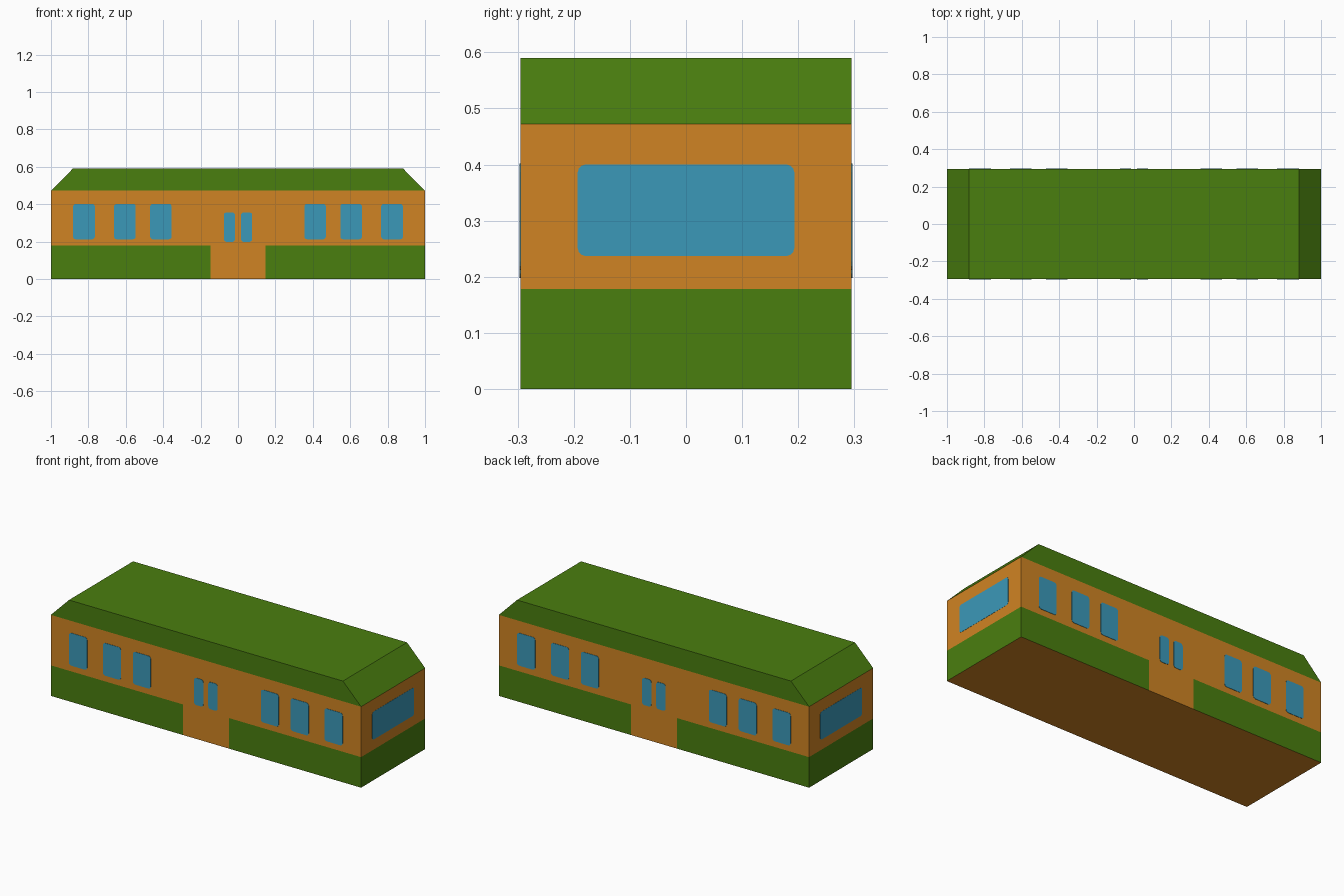
import bpy, bmesh, math

if "Cube" in bpy.data.objects:
    bpy.data.objects.remove(bpy.data.objects["Cube"])

W, L = 0.295, 1.0            # half width, half length
SKIRT, EAVE, TOP = 0.178, 0.472, 0.59
DOOR = 0.148                 # half width of the doorway


def material(name, r, g, b):
    m = bpy.data.materials.new(name)
    lin = lambda c: ((c / 255 + 0.055) / 1.055) ** 2.4
    m.diffuse_color = (lin(r), lin(g), lin(b), 1)
    m.use_nodes = True
    m.node_tree.nodes["Principled BSDF"].inputs["Base Color"].default_value = m.diffuse_color
    return m


green = material("green", 74, 126, 15)
orange = material("orange", 208, 132, 35)
blue = material("window blue", 59, 153, 185)


def finish(name, bm, *mats):
    bmesh.ops.recalc_face_normals(bm, faces=bm.faces)
    me = bpy.data.meshes.new(name)
    bm.to_mesh(me)
    bm.free()
    for m in mats:
        me.materials.append(m)
    ob = bpy.data.objects.new(name, me)
    bpy.context.collection.objects.link(ob)
    return ob


def prism(profile):
    """Side profile in x and z, extruded across the full width."""
    bm = bmesh.new()
    f = bm.faces.new([bm.verts.new((x, -W, z)) for x, z in profile])
    ext = bmesh.ops.extrude_face_region(bm, geom=[f], use_keep_orig=True)["geom"]
    for v in ext:
        if isinstance(v, bmesh.types.BMVert):
            v.co.y = W
    bmesh.ops.recalc_face_normals(bm, faces=bm.faces)
    return bm


def remove_faces(bm, z):
    flat = [f for f in bm.faces if all(abs(v.co.z - z) < 1e-5 for v in f.verts)]
    bmesh.ops.delete(bm, geom=flat, context="FACES")


# Body: orange walls, green skirt except at the doorway
bm = prism([(-L, 0), (L, 0), (L, EAVE), (-L, EAVE)])
remove_faces(bm, EAVE)
for co, no in [((0, 0, SKIRT), (0, 0, 1)), ((-DOOR, 0, 0), (1, 0, 0)), ((DOOR, 0, 0), (1, 0, 0))]:
    bmesh.ops.bisect_plane(bm, geom=bm.verts[:] + bm.edges[:] + bm.faces[:],
                           plane_co=co, plane_no=no)
for f in bm.faces:
    c = f.calc_center_median()
    if 0.01 < c.z < SKIRT and abs(c.x) > DOOR:
        f.material_index = 1
finish("body", bm, orange, green)

# Roof with sloped ends
bm = prism([(-L, EAVE), (L, EAVE), (0.883, TOP), (-0.883, TOP)])
remove_faces(bm, EAVE)
finish("roof", bm, green)


def window(name, u0, u1, z0, z1, r, place):
    """Thin rounded plate; place maps (along wall, outward, height) to x, y, z."""
    bm = bmesh.new()
    outline = []
    corners = [(u1 - r, z1 - r), (u0 + r, z1 - r), (u0 + r, z0 + r), (u1 - r, z0 + r)]
    for i, (cu, cz) in enumerate(corners):
        for k in range(4):
            a = math.pi / 2 * (i + k / 3)
            outline.append((cu + r * math.cos(a), cz + r * math.sin(a)))
    rings = [[bm.verts.new(place(u, d, z)) for u, z in outline] for d in (0, 0.002)]
    bm.faces.new(rings[1])
    n = len(outline)
    for i in range(n):
        j = (i + 1) % n
        bm.faces.new((rings[0][i], rings[0][j], rings[1][j], rings[1][i]))
    bm.faces.new(rings[0][::-1])
    finish(name, bm, blue)


# Side windows and door windows, mirrored to all quarters
for side, s in (("front", -1), ("back", 1)):
    for half, h in (("left", -1), ("right", 1)):
        place = lambda u, d, z: (h * u, s * (W + d), z)
        for i, (a, b) in enumerate([(0.355, 0.47), (0.547, 0.663), (0.765, 0.882)]):
            window(f"{side}_{half}_window_{i + 1}", a, b, 0.212, 0.402, 0.015, place)
        window(f"{side}_{half}_door_window", 0.016, 0.076, 0.198, 0.356, 0.015, place)

# End windows
for side, s in (("left", -1), ("right", 1)):
    window(f"{side}_end_window", -0.193, 0.193, 0.237, 0.40, 0.014,
           lambda u, d, z: (s * (L - 0.0 + d * 0.5), u, z))
